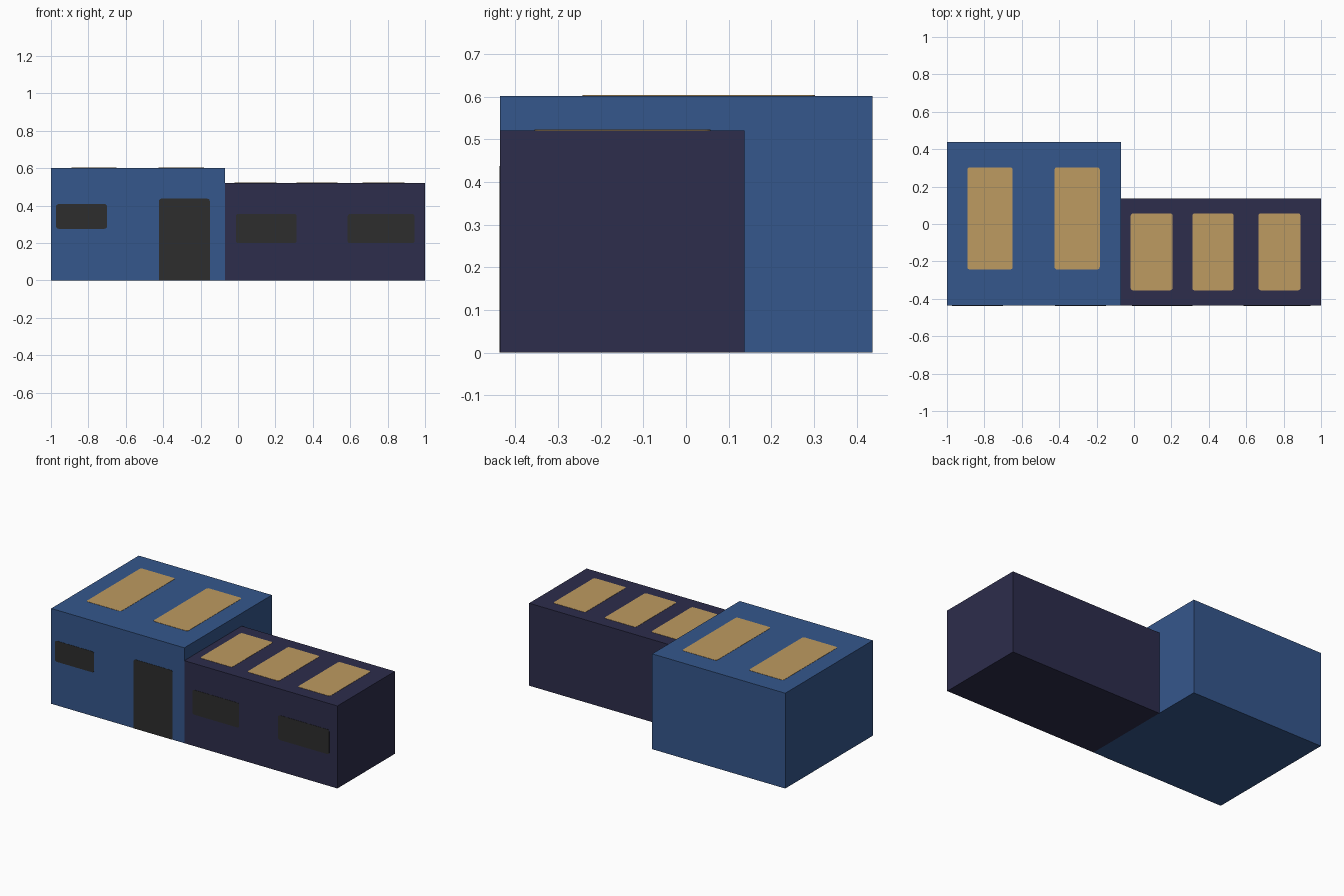
import bpy, bmesh, math
from mathutils import Vector

if "Cube" in bpy.data.objects:
    bpy.data.objects.remove(bpy.data.objects["Cube"])


def material(name, rgb):
    m = bpy.data.materials.new(name)
    m.diffuse_color = (*rgb, 1.0)
    m.use_nodes = True
    m.node_tree.nodes["Principled BSDF"].inputs["Base Color"].default_value = m.diffuse_color
    return m


BLUE = material("blue_wall", (0.0355, 0.095, 0.264))
NAVY = material("navy_wall", (0.026, 0.026, 0.072))
GLASS = material("charcoal", (0.026, 0.026, 0.026))
TAN = material("tan_skylight", (0.515, 0.328, 0.119))

FRONT, BLUE_TOP, NAVY_TOP, SPLIT = -0.436, 0.602, 0.521, -0.07
LIFT, SINK, RADIUS = 0.0015, 0.002, 0.013


def finish(bm, name, mat):
    bmesh.ops.recalc_face_normals(bm, faces=bm.faces)
    me = bpy.data.meshes.new(name)
    bm.to_mesh(me)
    bm.free()
    me.materials.append(mat)
    ob = bpy.data.objects.new(name, me)
    bpy.context.collection.objects.link(ob)
    return ob


def block(name, lo, hi, mat):
    bm = bmesh.new()
    bmesh.ops.create_cube(bm, size=1)
    for v in bm.verts:
        v.co = Vector([(a + b) / 2 + c * (b - a) for a, b, c in zip(lo, hi, v.co)])
    finish(bm, name, mat)


def plate(name, u0, u1, v0, v1, place, mat, square_bottom=False):
    """Thin rounded rectangle; place(u, v, height) maps it onto a surface."""
    pts = []
    corners = ((u1, v1, -1, -1), (u0, v1, 1, -1), (u0, v0, 1, 1), (u1, v0, -1, 1))
    for i, (u, v, su, sv) in enumerate(corners):
        if square_bottom and i >= 2:
            pts.append((u, v))
            continue
        for k in range(4):
            a = math.radians(90 * i + 30 * k)
            pts.append((u + su * RADIUS + RADIUS * math.cos(a),
                        v + sv * RADIUS + RADIUS * math.sin(a)))
    bm = bmesh.new()
    low = [bm.verts.new(place(u, v, -SINK)) for u, v in pts]
    top = [bm.verts.new(place(u, v, LIFT)) for u, v in pts]
    bm.faces.new(low)
    bm.faces.new(top)
    n = len(pts)
    for i in range(n):
        j = (i + 1) % n
        bm.faces.new((low[i], low[j], top[j], top[i]))
    finish(bm, name, mat)


def on_front(u, v, h):
    return (u, FRONT - h, v)


def on_blue_roof(u, v, h):
    return (u, v, BLUE_TOP + h)


def on_navy_roof(u, v, h):
    return (u, v, NAVY_TOP + h)


# Two building wings
block("tall_wing", (-1, FRONT, 0), (SPLIT, 0.4375, BLUE_TOP), BLUE)
block("low_wing", (SPLIT, FRONT, 0), (1, 0.137, NAVY_TOP), NAVY)

# Front windows and door
for i, (a, b, lo, hi) in enumerate(((-0.973, -0.70, 0.276, 0.408),
                                    (-0.012, 0.314, 0.199, 0.355),
                                    (0.586, 0.944, 0.199, 0.355))):
    plate(f"window_{i + 1}", a, b, lo, hi, on_front, GLASS)
plate("door", -0.423, -0.151, 0, 0.437, on_front, GLASS, square_bottom=True)

# Roof skylights
for i, (a, b) in enumerate(((-0.891, -0.649), (-0.425, -0.183))):
    plate(f"tall_wing_skylight_{i + 1}", a, b, -0.243, 0.303, on_blue_roof, TAN)
for i, (a, b) in enumerate(((-0.018, 0.206), (0.312, 0.533), (0.665, 0.89))):
    plate(f"low_wing_skylight_{i + 1}", a, b, -0.355, 0.057, on_navy_roof, TAN)
